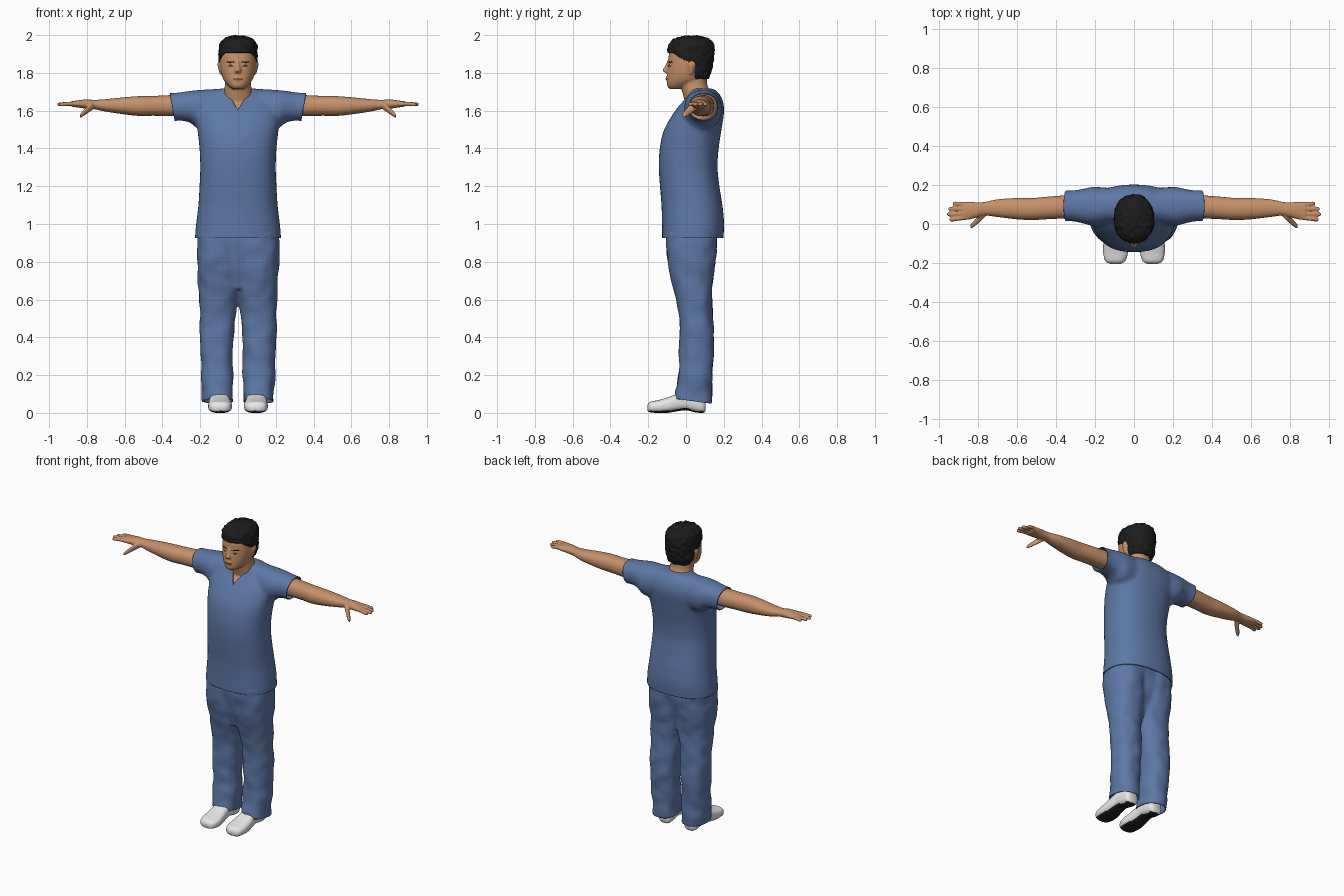
import bpy, bmesh, math
from mathutils import Vector, noise

cube = bpy.data.objects.get("Cube")
if cube:
    bpy.data.objects.remove(cube, do_unlink=True)


def material(name, r, g, b):
    mat = bpy.data.materials.new(name)
    mat.use_nodes = True
    mat.diffuse_color = (r, g, b, 1)
    shader = next(n for n in mat.node_tree.nodes if n.type == 'BSDF_PRINCIPLED')
    shader.inputs["Base Color"].default_value = (r, g, b, 1)
    shader.inputs["Roughness"].default_value = 0.8
    return mat


SKIN = material("skin", .56, .28, .14)
CLOTH = material("blue cloth", .11, .19, .38)
HAIR = material("black hair", .012, .012, .012)
SHOE = material("white shoe", .8, .8, .8)
SOLE = material("black sole", .015, .015, .015)
EYE = material("eye white", .6, .5, .42)
LIP = material("lip", .36, .14, .08)


def smooth_rows(rows, steps):
    """Catmull-Rom interpolation of the section table."""
    out = []
    for i in range(len(rows) - 1):
        quad = [rows[max(i - 1, 0)], rows[i], rows[i + 1], rows[min(i + 2, len(rows) - 1)]]
        for k in range(steps):
            t = k / steps
            out.append([b + .5 * t * (c - a + t * (2 * a - 5 * b + 4 * c - d + t * (3 * (b - c) + d - a)))
                        for a, b, c, d in zip(*quad)])
    return out + [rows[-1]]


def loft(bm, rows, axis='Z', power=2.2, mirror=False, steps=4, segs=40, shear=None):
    """Closed loft of rounded sections; each row is position, then min/max on both other axes."""
    place = {'Z': lambda t, a, b: (a, b, t), 'X': lambda t, a, b: (t, a, b), 'Y': lambda t, a, b: (a, t, b)}[axis]
    for side in ((1, -1) if mirror else (1,)):
        rings = []
        for t, a0, a1, b0, b1 in smooth_rows(rows, steps):
            ring = []
            for i in range(segs):
                ang = math.tau * i / segs
                c, s = math.cos(ang), math.sin(ang)
                u = math.copysign(abs(c) ** (2 / power), c)
                v = math.copysign(abs(s) ** (2 / power), s)
                p = Vector(place(t, (a0 + a1 + (a1 - a0) * u) / 2, (b0 + b1 + (b1 - b0) * v) / 2))
                p.x *= side
                ring.append(bm.verts.new(p))
            rings.append(ring)
        for low, high in zip(rings, rings[1:]):
            for i in range(segs):
                j = (i + 1) % segs
                bm.faces.new((low[i], low[j], high[j], high[i]))
        bm.faces.new(rings[0])
        bm.faces.new(rings[-1])


def sym(rows):
    return [(z, -w, w, f, b) for z, w, f, b in rows]


def finish(bm, name, mat, voxel=0, relax=4):
    """Turn the lofts into an object, fused into one skin when a voxel size is given."""
    bmesh.ops.recalc_face_normals(bm, faces=bm.faces[:])
    mesh = bpy.data.meshes.new(name)
    bm.to_mesh(mesh)
    bm.free()
    ob = bpy.data.objects.new(name, mesh)
    bpy.context.scene.collection.objects.link(ob)
    if voxel:
        mod = ob.modifiers.new("fuse", 'REMESH')
        mod.mode = 'VOXEL'
        mod.voxel_size = voxel
        mod = ob.modifiers.new("relax", 'SMOOTH')
        mod.factor = .5
        mod.iterations = relax
        graph = bpy.context.evaluated_depsgraph_get()
        fused = bpy.data.meshes.new_from_object(ob.evaluated_get(graph))
        ob.modifiers.clear()
        ob.data = fused
    ob.data.materials.clear()
    ob.data.materials.append(mat)
    ob.data.polygons.foreach_set("use_smooth", [True] * len(ob.data.polygons))
    ob.data.update()
    return ob


def edit(ob, action):
    bm = bmesh.new()
    bm.from_mesh(ob.data)
    action(bm)
    bm.to_mesh(ob.data)
    bm.free()
    ob.data.update()


def cut(bm, point, normal, faces=None, clear=True):
    faces = faces or bm.faces[:]
    geom = list({g for f in faces for g in (f, *f.edges, *f.verts)})
    bmesh.ops.bisect_plane(bm, geom=geom, plane_co=point, plane_no=normal, clear_outer=clear)


def wobble(bm, scale, amount):
    bm.normal_update()
    moves = [(v, v.normal * noise.noise(v.co * scale) * amount) for v in bm.verts]
    for v, move in moves:
        v.co += move


def thicken(ob, depth):
    mod = ob.modifiers.new("thickness", 'SOLIDIFY')
    mod.thickness = depth
    mod.offset = -1


# Shirt: torso and sleeves fused, then hems and V-neck cut open
bm = bmesh.new()
loft(bm, sym([(.85, .228, -.127, .195), (.925, .228, -.127, .198), (1, .222, -.127, .202), (1.1, .21, -.13, .193),
              (1.2, .204, -.138, .177), (1.3, .2, -.144, .167), (1.4, .204, -.139, .173), (1.5, .215, -.116, .188),
              (1.6, .225, -.057, .202), (1.66, .2, -.007, .192), (1.7, .15, .02, .167), (1.717, .09, .03, .14)]),
     power=2.3)
loft(bm, [(.08, .01, .18, 1.5, 1.717), (.2, -.01, .19, 1.5, 1.71), (.25, 0, .182, 1.535, 1.705),
          (.3, .012, .173, 1.547, 1.698), (.35, .015, .171, 1.544, 1.693), (.42, .015, .171, 1.544, 1.693)],
     axis='X', mirror=True)
shirt = finish(bm, "shirt", CLOTH, .011, 6)


def tailor(bm):
    cut(bm, (0, 0, .925), (0, 0, -1))
    for s in (1, -1):
        cut(bm, (s * .348, 0, 1.62), (s, 0, -.17))
    for s in (1, -1):
        front = [f for f in bm.faces if f.calc_center_median().y < .06
                 and f.calc_center_median().z > 1.57 and abs(f.calc_center_median().x) < .12]
        cut(bm, (0, 0, 1.605), (s * .115, 0, -.07), front, False)
    opening = []
    for f in bm.faces:
        c = f.calc_center_median()
        if c.y < .06 and c.z - 1.605 > abs(c.x) * 1.643:
            opening.append(f)
    bmesh.ops.delete(bm, geom=opening, context='FACES')


edit(shirt, tailor)
thicken(shirt, .006)

# Trousers: two legs and the hips, hems cut on a slant
bm = bmesh.new()
loft(bm, [(.02, .026, .186, -.063, .135), (.1, .028, .19, -.06, .136), (.2, .024, .196, -.04, .14),
          (.3, .028, .198, -.036, .146), (.4, .023, .201, -.036, .149), (.5, .014, .201, -.036, .142),
          (.6, .003, .205, -.052, .137), (.7, -.01, .212, -.077, .142), (.8, -.01, .217, -.097, .157),
          (.96, -.01, .216, -.107, .168)], mirror=True, power=2.3)
loft(bm, sym([(.66, .09, -.045, .1), (.8, .17, -.085, .14), (.96, .2, -.1, .16)]))
trousers = finish(bm, "trousers", CLOTH, .011, 5)
edit(trousers, lambda bm: (wobble(bm, 13, .007), cut(bm, (0, 0, .067), (0, -.13, -1))))
thicken(trousers, .005)

# Shoes: white uppers with black undersides
bm = bmesh.new()
loft(bm, [(-.205, .07, .118, .012, .04), (-.19, .045, .146, .003, .058), (-.15, .032, .157, 0, .067),
          (-.1, .035, .157, 0, .081), (-.05, .043, .152, .008, .1), (0, .045, .146, .014, .115),
          (.05, .045, .143, .003, .11), (.09, .05, .138, 0, .09), (.104, .065, .122, .01, .07)],
     axis='Y', power=2.7, mirror=True)
shoes = finish(bm, "shoes", SHOE)
shoes.data.materials.append(SOLE)
for face in shoes.data.polygons:
    if face.normal.z < -.75 and face.center.z < .025:
        face.material_index = 1

# Arms with palms, fingers and thumbs
bm = bmesh.new()
loft(bm, [(.28, .03, .15, 1.57, 1.683), (.36, .028, .146, 1.571, 1.682), (.45, .024, .139, 1.573, 1.678),
          (.52, .02, .133, 1.572, 1.677), (.6, .024, .133, 1.58, 1.671), (.7, .036, .126, 1.595, 1.661),
          (.76, .043, .113, 1.608, 1.657), (.8, .034, .111, 1.61, 1.66), (.85, .022, .114, 1.617, 1.654),
          (.88, .022, .112, 1.621, 1.65)], axis='X', mirror=True)
for root, tip, end in ((.101, .104, .927), (.078, .077, .95), (.055, .05, .957), (.033, .023, .945)):
    r = .011
    loft(bm, [(.85, root - r, root + r, 1.625, 1.648), ((.85 + end) / 2, (root + tip) / 2 - r, (root + tip) / 2 + r, 1.625, 1.647),
              (end - .01, tip - r, tip + r, 1.623, 1.643), (end, tip - r / 2, tip + r / 2, 1.627, 1.639)],
         axis='X', mirror=True, segs=16)
loft(bm, [(.755, .045, .08, 1.615, 1.645), (.78, .018, .06, 1.597, 1.64), (.805, -.004, .034, 1.58, 1.615),
          (.828, -.021, .008, 1.565, 1.592), (.837, -.021, -.005, 1.563, 1.578)], axis='X', mirror=True, segs=16)
finish(bm, "arms_and_hands", SKIN, .005, 3)

# Head, neck, upper chest, nose and ears
bm = bmesh.new()
loft(bm, sym([(1.715, .03, -.085, -.01), (1.73, .05, -.099, .03), (1.76, .075, -.101, .09), (1.8, .089, -.1, .118),
              (1.85, .095, -.095, .13), (1.9, .095, -.09, .134), (1.95, .085, -.075, .12), (1.98, .05, -.03, .08)]))
loft(bm, sym([(1.64, .082, -.005, .14), (1.7, .075, -.02, .127), (1.74, .069, -.03, .112), (1.8, .068, -.03, .11)]))
loft(bm, sym([(1.5, .15, -.1, .15), (1.6, .15, -.043, .18), (1.66, .13, .006, .17), (1.695, .1, .028, .145)]))
loft(bm, sym([(1.798, .013, -.104, -.07), (1.805, .019, -.117, -.07), (1.815, .017, -.125, -.07),
              (1.835, .011, -.112, -.07), (1.865, .009, -.099, -.07)]), segs=20)
loft(bm, sym([(1.755, .015, -.1, -.07), (1.763, .024, -.106, -.07), (1.774, .024, -.107, -.07), (1.783, .012, -.1, -.07)]), segs=20)
loft(bm, [(1.792, .08, .096, .018, .034), (1.82, .08, .104, .012, .045), (1.85, .08, .109, .01, .053),
          (1.864, .08, .102, .02, .045)], mirror=True, segs=20)
finish(bm, "head_and_neck", SKIN, .0055, 3)


# Facial details: thin plates that follow the curve of the face
def plate(name, mat, x0, x1, z, half, front, mirror=True):
    rows = []
    for k in range(5):
        x = x0 + (x1 - x0) * k / 4
        y = front + 5.5 * x * x
        h = half * (.35, .85, 1, .85, .35)[k]
        rows.append((x, y - .003, y + .005, z - h, z + h))
    bm = bmesh.new()
    loft(bm, rows, axis='X', mirror=mirror, segs=12)
    finish(bm, name, mat)


plate("eyebrows", HAIR, .018, .062, 1.857, .004, -.094)
plate("eyes", EYE, .024, .054, 1.837, .005, -.096)
plate("irises", HAIR, .033, .045, 1.837, .0045, -.0975)
plate("mouth", LIP, -.024, .024, 1.768, .004, -.1055, False)

# Hair: a shell trimmed along the hairline, with slightly rough locks
bm = bmesh.new()
loft(bm, sym([(1.755, .065, .02, .112), (1.8, .089, -.02, .131), (1.85, .1, -.085, .143), (1.9, .102, -.098, .149),
              (1.95, .098, -.091, .147), (1.982, .072, -.06, .118), (1.997, .03, -.01, .065)]), steps=8, segs=64)
hair = finish(bm, "hair", HAIR)


def barber(bm):
    gone = []
    for f in bm.faces:
        c = f.calc_center_median()
        line = 1.905 - max(0, c.y + .07) * .55 if c.y < .048 else 1.766
        if c.z < line:
            gone.append(f)
    bmesh.ops.delete(bm, geom=gone, context='FACES')
    wobble(bm, 45, .007)


edit(hair, barber)
thicken(hair, .012)
